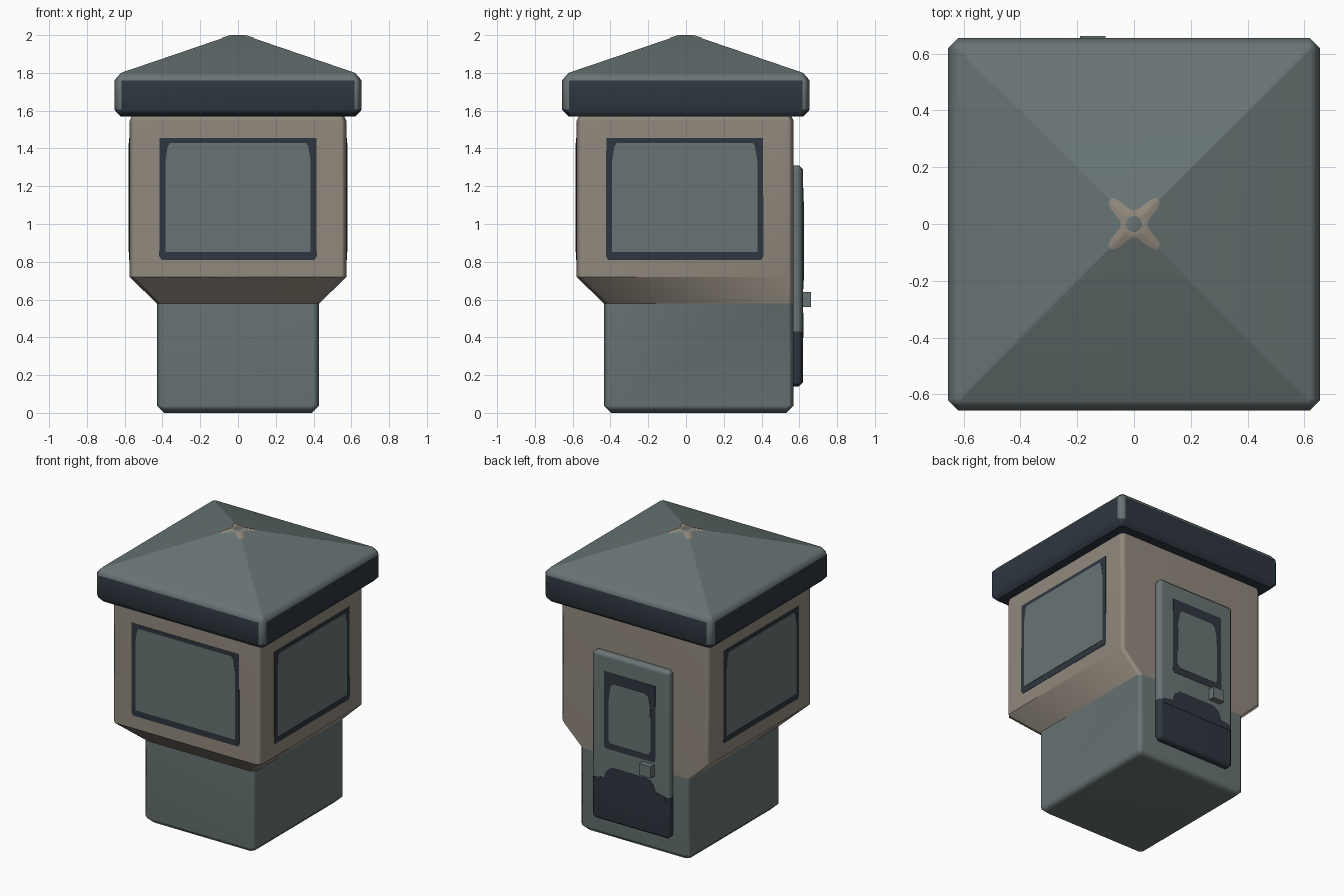
import bpy, bmesh, math
from mathutils import Matrix

if "Cube" in bpy.data.objects:
    bpy.data.objects.remove(bpy.data.objects["Cube"])


def material(name, rgb):
    m = bpy.data.materials.new(name)
    m.diffuse_color = (*rgb, 1)
    m.use_nodes = True
    m.node_tree.nodes["Principled BSDF"].inputs["Base Color"].default_value = m.diffuse_color
    return m


GREEN = material("grey_green", (0.140, 0.175, 0.175))
TAN = material("warm_tan", (0.285, 0.250, 0.205))
DARK = material("dark_slate", (0.027, 0.037, 0.050))


def finish(name, bm, mats, rule=None, smooth=True):
    """Turn a bmesh into an object, colouring faces by a rule."""
    bmesh.ops.recalc_face_normals(bm, faces=bm.faces)
    if rule:
        for f in bm.faces:
            f.material_index = rule(f)
    me = bpy.data.meshes.new(name)
    bm.to_mesh(me)
    bm.free()
    for m in mats:
        me.materials.append(m)
    ob = bpy.data.objects.new(name, me)
    bpy.context.collection.objects.link(ob)
    if smooth:
        bpy.ops.object.select_all(action='DESELECT')
        ob.select_set(True)
        bpy.context.view_layer.objects.active = ob
        bpy.ops.object.shade_smooth_by_angle(angle=math.radians(45.6))
        ob.modifiers.new("weighted", 'WEIGHTED_NORMAL').keep_sharp = True
    return ob


def loft(rings):
    """Stack of corner-cut rectangles (x half width, y0, y1, z, corner cut)."""
    bm = bmesh.new()
    loops = []
    for hx, y0, y1, z, c in rings:
        pts = [(-hx + c, y0), (hx - c, y0), (hx, y0 + c), (hx, y1 - c),
               (hx - c, y1), (-hx + c, y1), (-hx, y1 - c), (-hx, y0 + c)]
        loops.append([bm.verts.new((x, y, z)) for x, y in pts])
    for a, b in zip(loops, loops[1:]):
        for i in range(8):
            j = (i + 1) % 8
            bm.faces.new((a[i], a[j], b[j], b[i]))
    bm.faces.new(loops[0][::-1])
    bm.faces.new(loops[-1])
    return bm


def plate(name, pts, dist, thick, angle, mat):
    """Thin polygon plate standing on a wall; angle 0 faces the front."""
    bm = bmesh.new()
    f = bm.faces.new([bm.verts.new((u, -dist + 0.004, z)) for u, z in pts])
    ext = bmesh.ops.extrude_face_region(bm, geom=[f])
    vs = [v for v in ext["geom"] if isinstance(v, bmesh.types.BMVert)]
    bmesh.ops.translate(bm, verts=vs, vec=(0, -thick - 0.004, 0))
    bmesh.ops.transform(bm, matrix=Matrix.Rotation(math.radians(angle), 4, 'Z'), verts=bm.verts)
    return finish(name, bm, [mat], smooth=False)


def box(x0, x1, y0, y1, z0, z1, bevel):
    bm = bmesh.new()
    bmesh.ops.create_cube(bm, size=1)
    for v in bm.verts:
        v.co = (x1 if v.co.x > 0 else x0, y1 if v.co.y > 0 else y0, z1 if v.co.z > 0 else z0)
    if bevel:
        bmesh.ops.bevel(bm, geom=bm.edges[:], offset=bevel, segments=1, affect='EDGES')
    return bm


def mirrored(half):
    """Outline from its right half, listed bottom to top."""
    return half + [(-u, z) for u, z in reversed(half)]


# Booth body: narrow base, flared step, wide cabin; back wall stays flat
body = loft([(0.39, -0.395, 0.53, 0.0, 0.02), (0.43, -0.435, 0.57, 0.04, 0.03),
             (0.43, -0.435, 0.57, 0.58, 0.03), (0.575, -0.58, 0.57, 0.72, 0.03),
             (0.575, -0.58, 0.57, 1.545, 0.03), (0.56, -0.565, 0.555, 1.575, 0.02)])
finish("booth_body", body, [GREEN, TAN], lambda f: int(f.calc_center_median().z > 0.58))

# Roof with a dark fascia band and underside, pale corner cuts
roof = loft([(0.62, -0.62, 0.62, 1.568, 0.015), (0.655, -0.657, 0.655, 1.605, 0.037),
             (0.655, -0.657, 0.655, 1.76, 0.037), (0.62, -0.622, 0.62, 1.80, 0.012),
             (0.04, -0.04, 0.04, 1.998, 0.004)])


def roof_rule(f):
    z = f.calc_center_median().z
    corner = min(abs(f.normal.x), abs(f.normal.y)) > 0.4
    return int(z < 1.61 or (z < 1.76 and not corner))


finish("roof", roof, [GREEN, DARK], roof_rule)

# Four-armed mark painted around the roof peak
reach = [0.12, 0.118, 0.10, 0.078, 0.064, 0.055, 0.050, 0.048, 0.047]
bm = bmesh.new()
spokes = []
for i in range(64):
    a = math.tau * i / 64
    k = max(abs(math.cos(a)), abs(math.sin(a)))
    outer = max(reach[abs(i % 16 - 8)], 0.04 / k + 0.002)
    spoke = []
    for r in (0.028, 0.04 / k, outer):
        drop = max(0, r * k - 0.04) * 0.3414
        spoke.append(bm.verts.new((r * math.cos(a), r * math.sin(a), 2.001 - drop)))
    spokes.append(spoke)
for i in range(64):
    p, q = spokes[i], spokes[(i + 1) % 64]
    for n in range(2):
        bm.faces.new((p[n], p[n + 1], q[n + 1], q[n]))
finish("peak_mark", bm, [TAN])

# Large windows on the front and both sides
for side, angle, dist, off in (("front", 0, 0.58, 0), ("right", 90, 0.575, -0.007),
                               ("left", -90, 0.575, 0.007)):
    frame = mirrored([(0.405, 0.81), (0.417, 0.83), (0.415, 1.455)])
    glass = mirrored([(0.385, 0.853), (0.385, 1.33), (0.372, 1.41), (0.36, 1.43)])
    for part, pts, t, m in (("frame", frame, 0.002, DARK), ("glass", glass, 0.004, GREEN)):
        plate(f"{side}_window_{part}", [(u + off, z) for u, z in pts], dist, t, angle, m)

# Back door, dark along the bottom
door = box(-0.30, 0.30, 0.54, 0.62, 0.14, 1.31, 0.022)
bmesh.ops.bisect_plane(door, geom=door.verts[:] + door.edges[:] + door.faces[:],
                       plane_co=(0, 0, 0.43), plane_no=(0, 0, 1))
finish("door", door, [GREEN, DARK], lambda f: int(f.calc_center_median().z < 0.43))

# Door details: raised kick panel outline, window frame and glass
plate("door_kick_panel", mirrored([(0.278, 0.40), (0.278, 0.435), (0.20, 0.45),
                                   (0.18, 0.50), (0.14, 0.53)]), 0.62, 0.002, 180, DARK)
plate("door_window_frame", mirrored([(0.185, 0.655), (0.20, 0.675), (0.197, 1.19)]),
      0.62, 0.002, 180, DARK)
plate("door_window_glass", mirrored([(0.145, 0.70), (0.163, 0.72), (0.16, 1.02),
                                     (0.145, 1.10), (0.125, 1.12)]), 0.62, 0.004, 180, GREEN)

# Door handle
finish("door_handle", box(-0.19, -0.10, 0.60, 0.662, 0.56, 0.64, 0), [GREEN], smooth=False)
